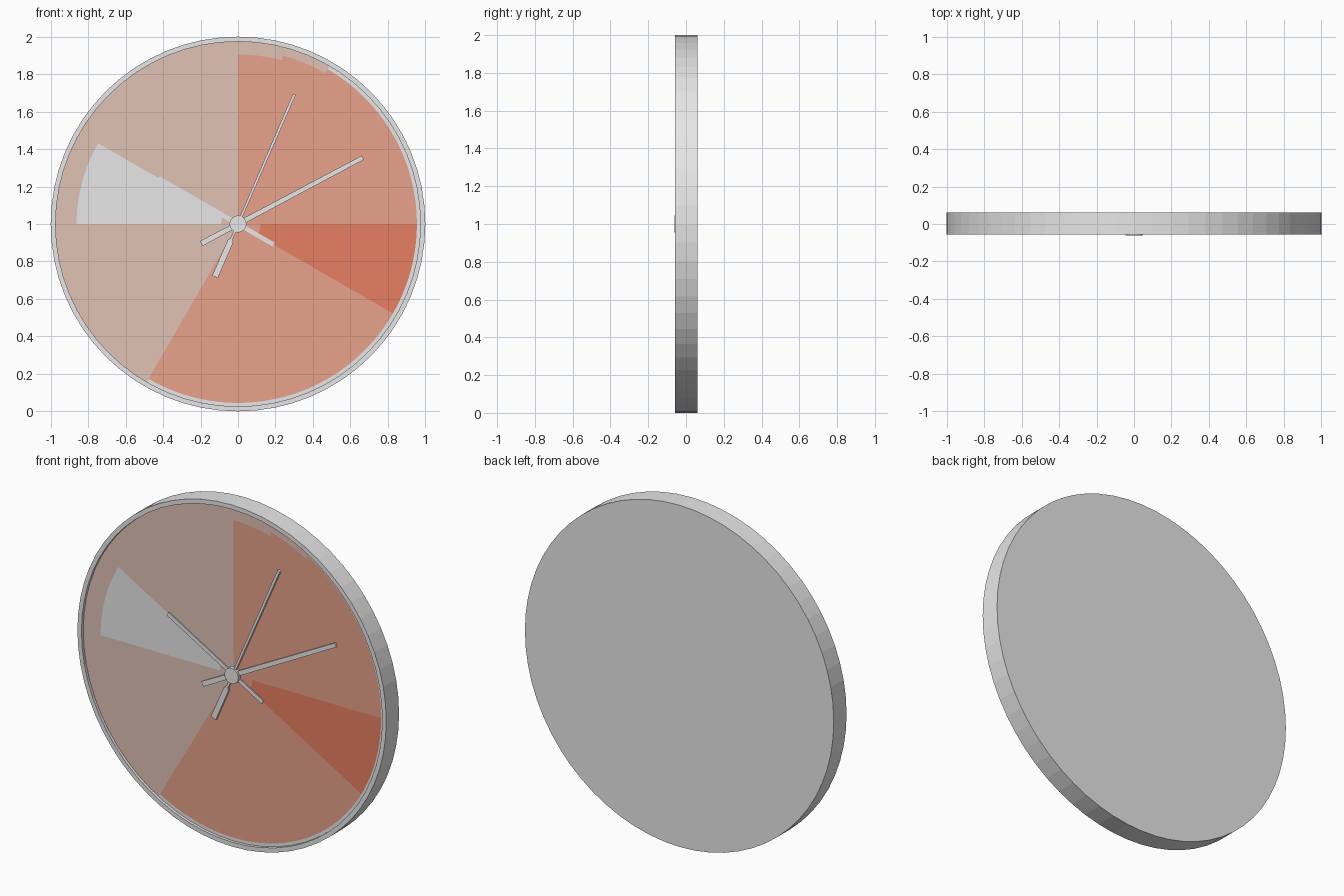
import bpy, bmesh, math
from mathutils import Vector

if "Cube" in bpy.data.objects:
    bpy.data.objects.remove(bpy.data.objects["Cube"])

CZ = 1.0            # height of the dial centre
BACK, FRONT, DIAL = 0.0615, -0.057, -0.040


def material(name, rgb):
    m = bpy.data.materials.new(name)
    m.diffuse_color = (*rgb, 1.0)
    m.use_nodes = True
    m.node_tree.nodes["Principled BSDF"].inputs["Base Color"].default_value = m.diffuse_color
    return m


GREY = material("light grey", (0.8, 0.8, 0.8))
TAN = material("pinkish tan", (0.745, 0.54, 0.462))
SALMON = material("salmon", (0.8, 0.362, 0.258))
RUST = material("rust orange", (0.8, 0.212, 0.119))


def finish(name, bm, mats):
    bmesh.ops.recalc_face_normals(bm, faces=bm.faces)
    me = bpy.data.meshes.new(name)
    bm.to_mesh(me)
    bm.free()
    for m in mats:
        me.materials.append(m)
    ob = bpy.data.objects.new(name, me)
    bpy.context.collection.objects.link(ob)
    return ob


def polar(r, a, y):
    return Vector((r * math.cos(a), y, CZ + r * math.sin(a)))


def lathe(name, profile, sides, cap_last=True):
    """Revolve (radius, y) points about the dial axis."""
    bm = bmesh.new()
    rings = [[bm.verts.new(polar(r, 2 * math.pi * i / sides, y)) for i in range(sides)]
             for r, y in profile]
    for a, b in zip(rings, rings[1:]):
        for i in range(sides):
            j = (i + 1) % sides
            bm.faces.new((a[i], a[j], b[j], b[i]))
    bm.faces.new(rings[0])
    if cap_last:
        bm.faces.new(rings[-1])
    return finish(name, bm, [GREY])


# case: closed back, outer wall, front rim and inner wall down to the dial
lathe("case", [(1.0, BACK), (1.0, FRONT), (0.974, FRONT), (0.974, DIAL + 0.003)], 64, False)

# hub over the hands
lathe("hub", [(0.045, DIAL), (0.045, -0.0615)], 32)


# dial: polar grid, coloured by sector and radius
def dial_colour(r, deg):
    if 90 < deg < 240:
        return 0 if 150 < deg < 180 and 0.09 < r < 0.862 else 1
    if 60 < deg < 90 and r > (0.905 if deg > 75 else 0.93):
        return 1
    if r > 0.955:
        return 0
    if deg > 330 and r > 0.12:
        return 3
    return 2


bm = bmesh.new()
radii = [0.03, 0.09, 0.12, 0.5, 0.862, 0.905, 0.93, 0.955, 0.98]
N = 144
grid = [[bm.verts.new(polar(r, 2 * math.pi * i / N, DIAL)) for i in range(N)] for r in radii]
for k in range(len(radii) - 1):
    for i in range(N):
        j = (i + 1) % N
        f = bm.faces.new((grid[k][i], grid[k + 1][i], grid[k + 1][j], grid[k][j]))
        f.material_index = dial_colour((radii[k] + radii[k + 1]) / 2, (i + 0.5) * 360 / N)
bm.faces.new(grid[0])
dial = finish("dial", bm, [GREY, TAN, SALMON, RUST])
if dial.data.polygons[0].normal.y > 0:
    dial.data.flip_normals()


# hands: flat bars given as (distance along, width) stations
def hand(name, deg, stations, y0, y1):
    a = math.radians(deg)
    u = Vector((math.cos(a), 0, math.sin(a)))
    v = Vector((-math.sin(a), 0, math.cos(a)))
    outline = [u * d + v * (w / 2) for d, w in stations]
    outline += [u * d - v * (w / 2) for d, w in reversed(stations)]
    bm = bmesh.new()
    f = bm.faces.new([bm.verts.new(p + Vector((0, y0, CZ))) for p in outline])
    ext = bmesh.ops.extrude_face_region(bm, geom=[f])
    vs = [e for e in ext["geom"] if isinstance(e, bmesh.types.BMVert)]
    bmesh.ops.translate(bm, verts=vs, vec=(0, y1 - y0, 0))
    finish(name, bm, [GREY])


hand("hour_hand", 150, [(-0.22, 0.024), (0.49, 0.024)], DIAL + 0.001, -0.046)
hand("minute_hand", 28, [(-0.222, 0.03), (-0.07, 0.028), (0.755, 0.024)], DIAL + 0.001, -0.050)
hand("second_hand", 66.5, [(-0.308, 0.034), (-0.1, 0.032), (-0.085, 0.013), (0.755, 0.016)],
     DIAL + 0.001, -0.054)
